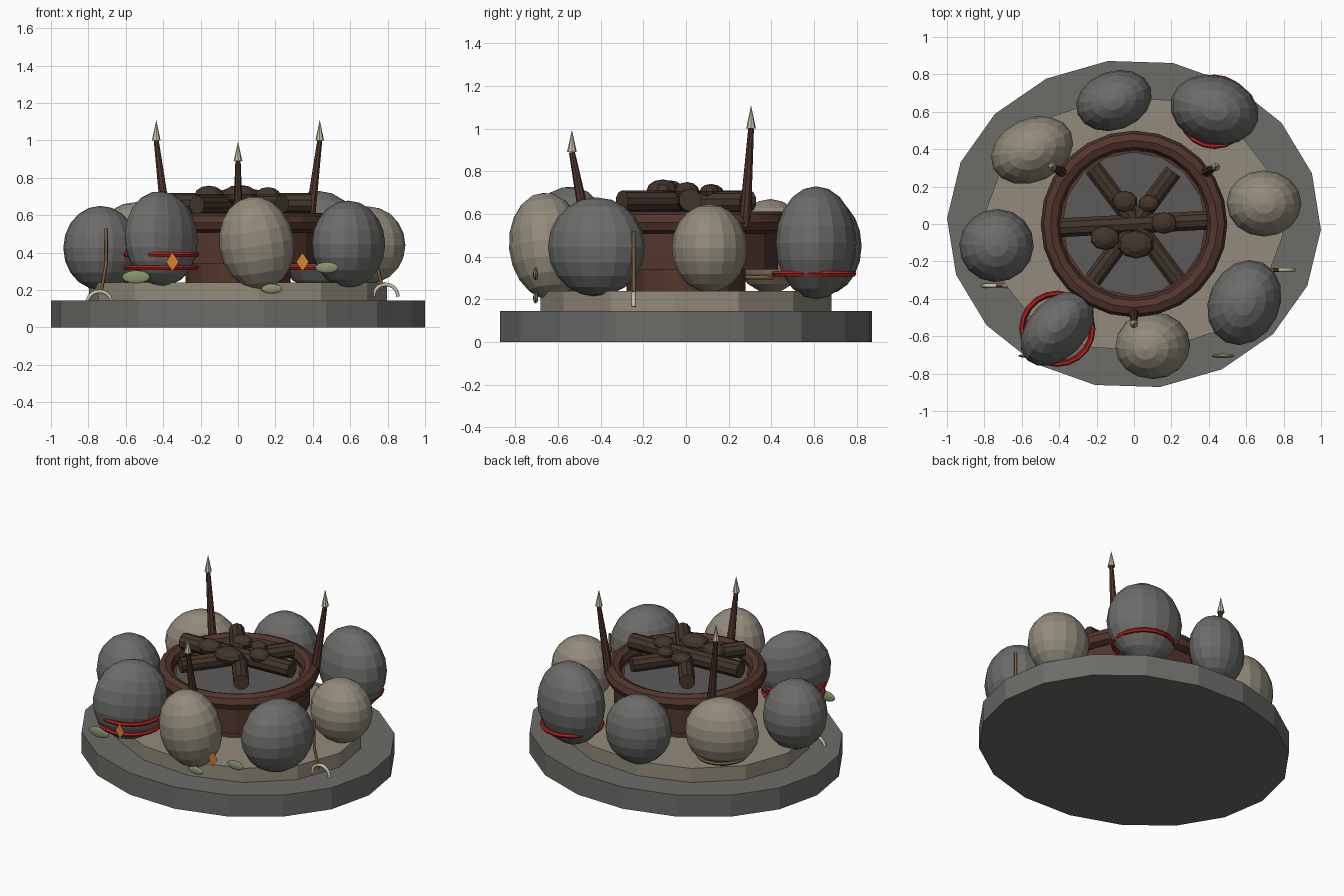
import bpy
from math import radians, pi, sin, cos
from mathutils import Vector

if "Cube" in bpy.data.objects:
    bpy.data.objects.remove(bpy.data.objects["Cube"])


def mat(name, r, g, b):
    m = bpy.data.materials.new(name)
    m.diffuse_color = (r, g, b, 1)
    m.use_nodes = True
    m.node_tree.nodes["Principled BSDF"].inputs["Base Color"].default_value = m.diffuse_color
    return m


STONE = mat("dark_stone", .15, .15, .145)
TAN = mat("tan_stone", .29, .26, .20)
BASE = mat("base_stone", .15, .15, .14)
WOOD = mat("red_wood", .085, .037, .026)
LOG = mat("charred_wood", .055, .037, .025)
ASH = mat("ash", .11, .105, .10)
RED = mat("red_cord", .45, .015, .015)
GOLD = mat("twig_brown", .20, .12, .05)
ORANGE = mat("orange", .70, .23, .03)
GREEN = mat("leaf_green", .25, .30, .15)
BONE = mat("bone", .58, .53, .40)


def finish(name, m):
    o = bpy.context.object
    o.name = name
    o.data.materials.append(m)
    return o


def disc(name, m, n, rx, ry, z0, z1, turn=0.0):
    bpy.ops.mesh.primitive_cylinder_add(vertices=n, radius=1, depth=z1 - z0,
                                        location=(0, 0, (z0 + z1) / 2))
    o = finish(name, m)
    # bake the turn into the mesh so the oval scale stays aligned with x and y
    for v in o.data.vertices:
        a = radians(turn)
        x, y = v.co.x, v.co.y
        v.co.x, v.co.y = (x * cos(a) - y * sin(a)) * rx, (x * sin(a) + y * cos(a)) * ry
    return o


def rod(name, m, p, q, r1, r2, n=8):
    p, q = Vector(p), Vector(q)
    d = q - p
    bpy.ops.mesh.primitive_cone_add(vertices=n, radius1=r1, radius2=r2, depth=d.length,
                                    location=(p + q) / 2,
                                    rotation=d.to_track_quat('Z', 'Y').to_euler())
    return finish(name, m)


def ball(name, m, loc, scale, rot=(0, 0, 0), seg=16, rings=10):
    bpy.ops.mesh.primitive_uv_sphere_add(segments=seg, ring_count=rings, radius=1, location=loc,
                                         rotation=[radians(a) for a in rot])
    o = finish(name, m)
    o.scale = scale
    return o


def ring(name, m, loc, R, r, n=24, k=8):
    bpy.ops.mesh.primitive_torus_add(major_radius=R, minor_radius=r, major_segments=n,
                                     minor_segments=k, location=loc)
    return finish(name, m)


def tube(name, m, pts, r):
    c = bpy.data.curves.new(name, 'CURVE')
    c.dimensions = '3D'
    c.bevel_depth = r
    c.bevel_resolution = 1
    c.use_fill_caps = True
    s = c.splines.new('POLY')
    s.points.add(len(pts) - 1)
    for p, co in zip(s.points, pts):
        p.co = (*co, 1)
    c.materials.append(m)
    o = bpy.data.objects.new(name, c)
    bpy.context.collection.objects.link(o)


# stepped stone base
disc("base_slab", BASE, 18, 1.0, .88, 0, .145, 8)
disc("upper_slab", TAN, 14, .80, .69, .145, .24, 8)

# fire bowl: foot, drum, rim and ash bed
disc("bowl_foot", WOOD, 16, .28, .28, .24, .36)
disc("bowl_drum", WOOD, 16, .44, .44, .34, .53, 11)
ring("bowl_rim", WOOD, (0, 0, .56), .447, .052)
disc("ash_bed", ASH, 16, .385, .385, .52, .55)

# ring of boulders: material, centre, radii, rotation
boulders = [
    (STONE, (-.41, -.56, .475), (.235, .155, .255), (-6, 8, 45)),
    (TAN, (.10, -.65, .45), (.20, .18, .252), (5, -9, 0)),
    (STONE, (.59, -.42, .445), (.235, .19, .233), (0, 0, 65)),
    (TAN, (.695, .11, .44), (.20, .177, .207), (0, 0, 0)),
    (STONE, (.43, .61, .465), (.24, .185, .265), (0, 0, -15)),
    (STONE, (-.107, .66, .45), (.208, .157, .225), (0, 0, 20)),
    (TAN, (-.545, .395, .45), (.23, .17, .22), (0, 0, 25)),
    (STONE, (-.735, -.115, .425), (.20, .195, .225), (0, 0, 20)),
]
for i, (m, loc, sc, rot) in enumerate(boulders):
    ball(f"boulder_{i + 1}", m, loc, sc, rot)

# cords tied around boulders
ring("cord_upper", RED, (-.41, -.56, .39), .19, .014, 20, 6)
ring("cord_lower", RED, (-.41, -.56, .32), .185, .014, 20, 6)
ring("cord_back", RED, (.43, .60, .32), .185, .014, 20, 6)
ring("twine_band", GOLD, (-.545, .395, .30), .15, .012, 20, 6)

# crossed logs and coals
rod("log_long", LOG, (-.395, -.02, .665), (.39, .02, .665), .053, .053, 10)
rod("log_left", LOG, (-.22, .30, .66), (.235, -.30, .66), .05, .05, 10)
rod("log_right", LOG, (.21, .28, .655), (-.22, -.30, .655), .05, .05, 10)
for i, (x, y, z, a, b, h) in enumerate([
        (-.05, .12, .70, .07, .058, .04), (.08, .11, .705, .057, .045, .035),
        (.16, .005, .705, .072, .058, .045), (-.155, -.075, .71, .08, .065, .048),
        (.01, -.11, .71, .098, .075, .052)]):
    ball(f"coal_{i + 1}", LOG, (x, y, z), (a, b, h), (0, 0, 0), 10, 6)

# three spears leaning out from the rim
for name, p, q, z in [("left", (-.38, .275, .54), (-.437, .305, 1.0), 1.11),
                      ("right", (.38, .275, .54), (.437, .305, 1.0), 1.11),
                      ("front", (0, -.46, .50), (0, -.535, .89), .995)]:
    rod(f"spear_shaft_{name}", WOOD, p, q, .03, .014)
    rod(f"spear_tip_{name}", BONE, q, (q[0], q[1], z), .023, 0)

# side charms: bent twig and curved bone on each side
for side, twig, cx, y, cz, R in [
        ("left", [(-.705, .53), (-.705, .34), (-.73, .20)], -.74, -.33, .125, .068),
        ("right", [(.74, .52), (.74, .34), (.775, .20)], .79, -.245, .165, .065)]:
    tube(f"twig_{side}", GOLD, [(x, y, z) for x, z in twig], .009)
    arc = [pi * k / 10 for k in range(11)]
    tube(f"bone_arc_{side}", BONE, [(cx + R * cos(a), y, cz + R * sin(a)) for a in arc], .011)

# leaves facing the front
for i, (x, z, a, h) in enumerate([(-.545, .27, .075, .035), (.18, .207, .056, .026),
                                  (.475, .32, .062, .03)]):
    ball(f"leaf_{i + 1}", GREEN, (x, -.705, z), (a, .012, h), (0, 0, 0), 12, 8)

# flat diamond pendants
for name, x in [("left", -.35), ("right", .345)]:
    me = bpy.data.meshes.new(f"diamond_{name}")
    me.from_pydata([(x - .034, -.76, .35), (x, -.76, .30), (x + .034, -.76, .35),
                    (x, -.76, .40)], [], [(0, 1, 2, 3)])
    me.materials.append(ORANGE)
    bpy.context.collection.objects.link(bpy.data.objects.new(f"diamond_{name}", me))
